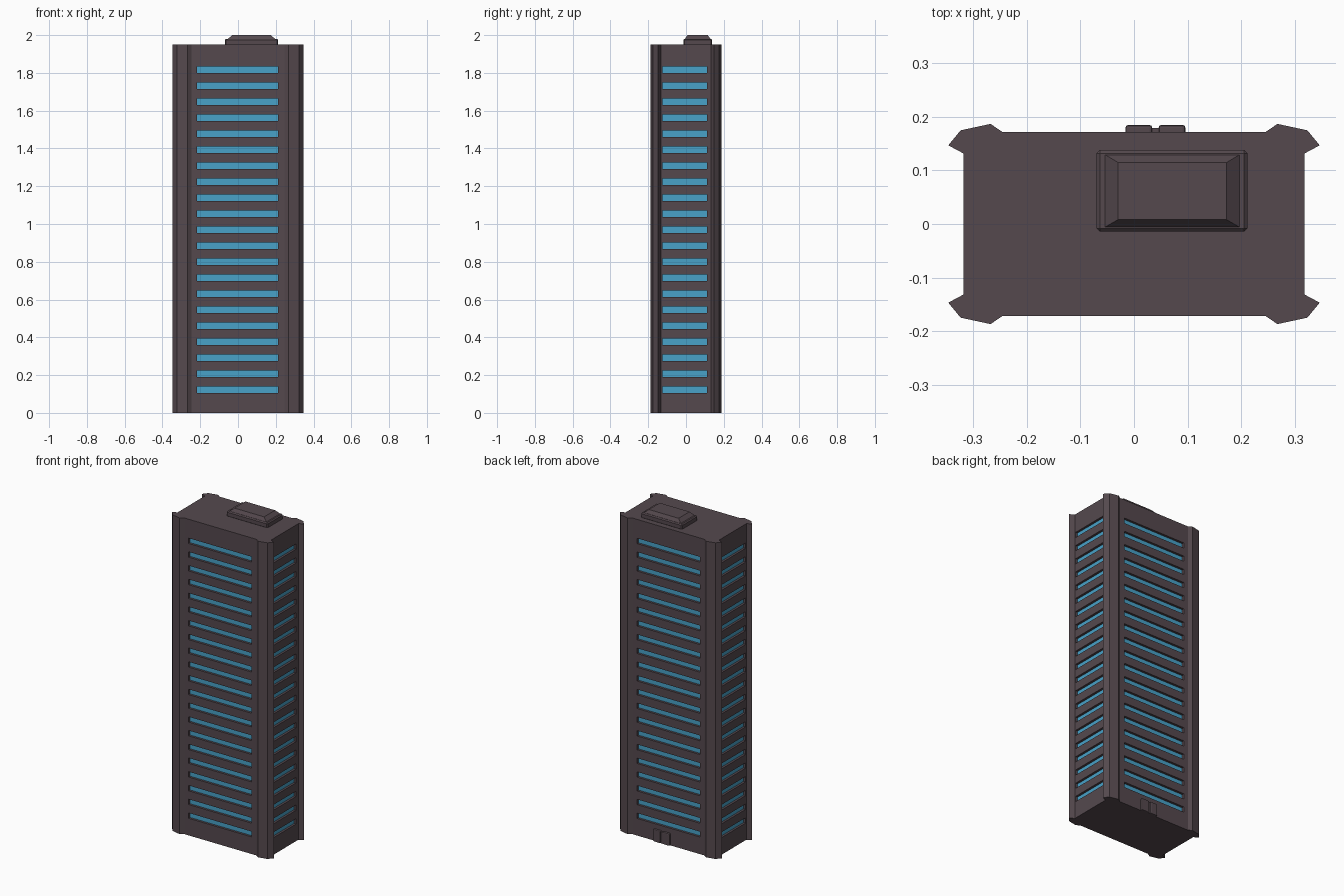
import bpy, bmesh
from mathutils import Matrix, Vector

if "Cube" in bpy.data.objects:
    bpy.data.objects.remove(bpy.data.objects["Cube"])


def material(name, color):
    m = bpy.data.materials.new(name)
    m.diffuse_color = (*color, 1)
    m.use_nodes = True
    m.node_tree.nodes["Principled BSDF"].inputs["Base Color"].default_value = m.diffuse_color
    return m


WALL = material("wall_plum", (0.09, 0.066, 0.076))
GLASS = material("glass_blue", (0.065, 0.36, 0.58))


def finish(bm, name, mat):
    bmesh.ops.recalc_face_normals(bm, faces=bm.faces)
    me = bpy.data.meshes.new(name)
    bm.to_mesh(me)
    bm.free()
    me.materials.append(mat)
    ob = bpy.data.objects.new(name, me)
    bpy.context.collection.objects.link(ob)
    return ob


def add_box(bm, lo, hi):
    lo, hi = Vector(lo), Vector(hi)
    mat = Matrix.Translation((lo + hi) / 2) @ Matrix.Diagonal((*(hi - lo), 1))
    return bmesh.ops.create_cube(bm, size=1, matrix=mat)["verts"]


def bevel(ob, width, segments=1):
    mod = ob.modifiers.new("bevel", 'BEVEL')
    mod.width, mod.segments = width, segments


# Tower: footprint with four flared corner piers, extruded upward
HEIGHT, HX, HY = 1.95, 0.319, 0.172
pier = [(HX, 0.132), (0.347, 0.147), (0.324, 0.175), (0.268, 0.187), (0.246, HY)]
outline = pier + [(-x, y) for x, y in reversed(pier)]
outline += [(-x, -y) for x, y in outline]
bm = bmesh.new()
base = bm.faces.new([bm.verts.new((x, y, 0)) for x, y in outline])
ext = bmesh.ops.extrude_face_region(bm, geom=[base], use_keep_orig=True)
bmesh.ops.translate(bm, vec=(0, 0, HEIGHT),
                    verts=[v for v in ext["geom"] if isinstance(v, bmesh.types.BMVert)])
tower = finish(bm, "tower", WALL)

# Window slots on 21 floors: cutters for the recesses and panes at their backs
FLOORS, FIRST, STEP, HALF, DEPTH = 21, 0.122, 0.08475, 0.0165, 0.015
cut, panes = bmesh.new(), bmesh.new()
X0, X1, Y0, Y1 = -0.217, 0.213, -0.125, 0.11
for i in range(FLOORS):
    z = FIRST + i * STEP
    z0, z1 = z - HALF, z + HALF
    for s in (-1, 1):
        # front and back
        a, b = sorted((s * (HY - DEPTH), s * (HY + 0.02)))
        add_box(cut, (X0, a, z0), (X1, b, z1))
        a, b = sorted((s * (HY - DEPTH - 0.004), s * (HY - DEPTH + 0.001)))
        add_box(panes, (X0, a, z0), (X1, b, z1))
        # left and right
        a, b = sorted((s * (HX - DEPTH), s * (HX + 0.02)))
        add_box(cut, (a, Y0, z0), (b, Y1, z1))
        a, b = sorted((s * (HX - DEPTH - 0.004), s * (HX - DEPTH + 0.001)))
        add_box(panes, (a, Y0, z0), (b, Y1, z1))
cutter = finish(cut, "window_cutter", WALL)
cutter.hide_render = True
finish(panes, "window_panes", GLASS)

# Carve the recesses and remove the cutter
mod = tower.modifiers.new("windows", 'BOOLEAN')
mod.operation, mod.solver, mod.object = 'DIFFERENCE', 'EXACT', cutter
deps = bpy.context.evaluated_depsgraph_get()
carved = bpy.data.meshes.new_from_object(tower.evaluated_get(deps))
tower.modifiers.clear()
tower.data = carved
bpy.data.objects.remove(cutter)

# Rooftop plant room: low base and a tapered cap
bm = bmesh.new()
add_box(bm, (-0.07, -0.014, HEIGHT - 0.005), (0.212, 0.138, 1.98))
bevel(finish(bm, "roof_unit_base", WALL), 0.006)
bm = bmesh.new()
verts = add_box(bm, (-0.06, -0.009, 1.975), (0.203, 0.133, 2.0))
for v in verts:
    if v.co.z > 1.99:
        v.co.x = -0.03 if v.co.x < 0 else 0.173
        v.co.y = 0.008 if v.co.y < 0.06 else 0.115
finish(bm, "roof_unit_cap", WALL)

# Double door at the back
bm = bmesh.new()
add_box(bm, (-0.012, HY - 0.005, 0), (0.092, 0.179, 0.072))
finish(bm, "door_frame", WALL)
for name, x0 in (("door_leaf_left", 0.046), ("door_leaf_right", -0.016)):
    bm = bmesh.new()
    add_box(bm, (x0, HY - 0.005, 0), (x0 + 0.05, 0.185, 0.075))
    bevel(finish(bm, name, WALL), 0.005, 2)
